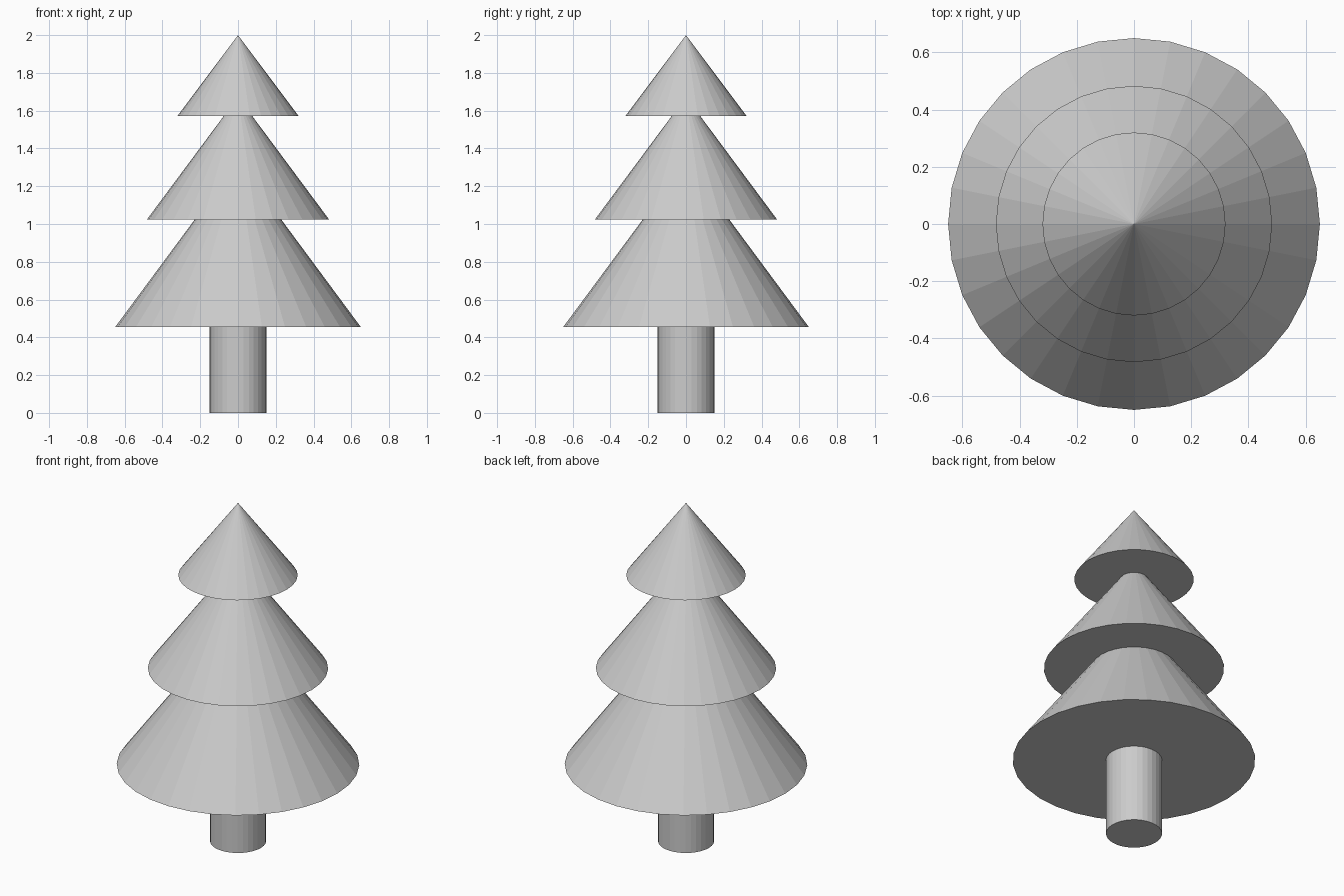
import bpy

if "Cube" in bpy.data.objects:
    bpy.data.objects.remove(bpy.data.objects["Cube"])

SIDES = 32


def cone(name, radius, z_base, z_apex):
    bpy.ops.mesh.primitive_cone_add(
        vertices=SIDES, radius1=radius, radius2=0, depth=z_apex - z_base,
        location=(0, 0, (z_base + z_apex) / 2))
    bpy.context.object.name = name


# Trunk, its top just inside the lowest foliage tier
TRUNK_TOP = 0.46
bpy.ops.mesh.primitive_cylinder_add(
    vertices=SIDES, radius=0.15, depth=TRUNK_TOP, location=(0, 0, TRUNK_TOP / 2))
bpy.context.object.name = "trunk"

# Foliage tiers: each tip is hidden inside the tier above
for name, radius, z_base, z_apex in (
        ("lower_foliage", 0.65, 0.455, 1.333),
        ("middle_foliage", 0.483, 1.023, 1.673),
        ("upper_foliage", 0.32, 1.573, 2.0)):
    cone(name, radius, z_base, z_apex)
